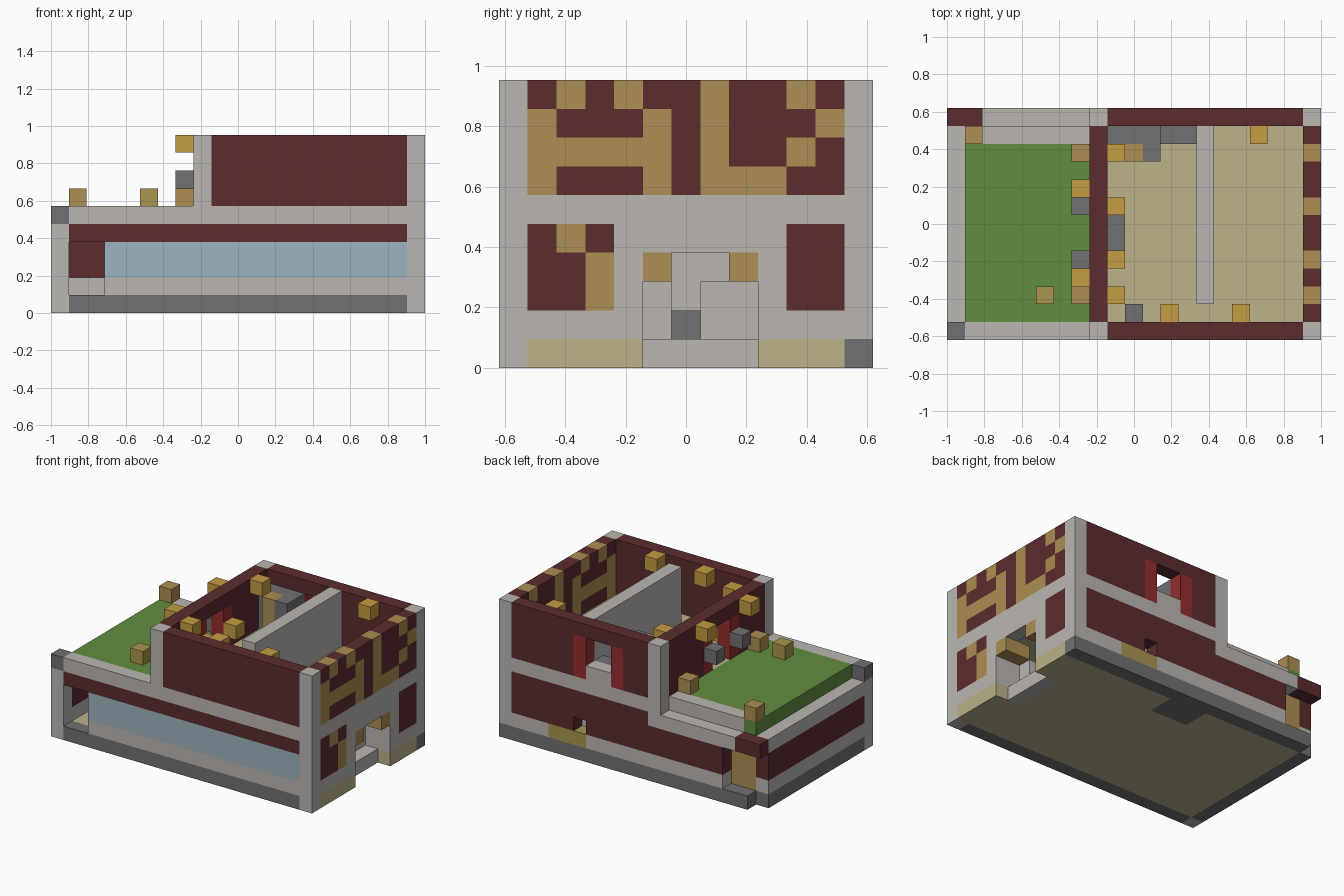
import bpy
import bmesh

cube = bpy.data.objects.get("Cube")
if cube:
    bpy.data.objects.remove(cube, do_unlink=True)

UNIT = 2 / 21  # edge length of one building block
SIZE_X, SIZE_Y = 21, 13


def linear(value):
    value /= 255
    return value / 12.92 if value < 0.04 else ((value + 0.055) / 1.055) ** 2.4


def material(name, *rgb):
    mat = bpy.data.materials.new(name)
    mat.use_nodes = True
    color = [linear(c) for c in rgb] + [1]
    mat.diffuse_color = color
    mat.node_tree.nodes["Principled BSDF"].inputs["Base Color"].default_value = color
    return mat


LIGHT = material("pale_stone", 187, 183, 178)
DARK = material("dark_stone", 113, 113, 113)
RED = material("dark_red_brick", 92, 44, 45)
SHUTTER = material("bright_red", 150, 45, 45)
GLASS = material("blue_glass", 157, 181, 192)
CREAM = material("cream_floor", 189, 178, 138)
GREEN = material("grass_green", 97, 142, 65)
GOLD = material("lantern_gold", 197, 157, 66)
TAN = material("tan_wood", 173, 142, 83)
OLIVE = material("olive_yellow", 170, 150, 78)


def add_box(bm, x, y, z, slot=0):
    """Add a box given by its block ranges along each axis."""
    corners = [bm.verts.new(((i - SIZE_X / 2) * UNIT, (j - SIZE_Y / 2) * UNIT, k * UNIT))
               for i in x for j in y for k in z]
    for ids in ("0132", "4576", "0451", "2376", "0264", "1573"):
        face = bm.faces.new([corners[int(c)] for c in ids])
        face.material_index = slot
    bmesh.ops.recalc_face_normals(bm, faces=bm.faces)


def finish(bm, name, *mats):
    mesh = bpy.data.meshes.new(name)
    bm.to_mesh(mesh)
    bm.free()
    for mat in mats:
        mesh.materials.append(mat)
    bpy.context.scene.collection.objects.link(bpy.data.objects.new(name, mesh))


def part(name, mat, x, y, z):
    bm = bmesh.new()
    add_box(bm, x, y, z)
    finish(bm, name, mat)


def block(name, mat, x, y, z):
    part(name, mat, (x, x + 1), (y, y + 1), (z, z + 1))


def pattern_wall(name, rows, y, top):
    """Right-hand wall made of brick (r) and wood (t) blocks, rows from the top."""
    bm = bmesh.new()
    for r, row in enumerate(rows):
        for c, key in enumerate(row):
            add_box(bm, (20, 21), (y + c, y + c + 1), (top - r - 1, top - r), "rt".index(key))
    finish(bm, name, RED, TAN)


# Base course and ground floor
part("ground_floor", CREAM, x=(1, 19), y=(1, 10), z=(0, 1))
part("ground_floor_back", CREAM, x=(12, 19), y=(10, 12), z=(0, 1))
part("ground_floor_entry", CREAM, x=(1, 9), y=(10, 12), z=(0, 1))
part("hearth_base", DARK, x=(9, 12), y=(10, 12), z=(0, 1))
part("front_base", DARK, x=(1, 20), y=(0, 1), z=(0, 1))
part("back_base", DARK, x=(1, 21), y=(12, 13), z=(0, 1))
part("left_base", DARK, x=(0, 1), y=(1, 12), z=(0, 1))
for name, span in (("front", (1, 5)), ("back", (9, 12))):
    part("right_base_" + name, CREAM, x=(19, 21), y=span, z=(0, 1))

# Corner posts
part("front_right_post", LIGHT, x=(20, 21), y=(0, 1), z=(0, 10))
part("back_right_post", LIGHT, x=(20, 21), y=(12, 13), z=(1, 10))
part("front_left_post", LIGHT, x=(0, 1), y=(0, 1), z=(0, 5))
block("front_left_cap", DARK, 0, 0, 5)
part("front_middle_post", LIGHT, x=(8, 9), y=(0, 1), z=(6, 10))
part("back_middle_post", LIGHT, x=(8, 9), y=(12, 13), z=(5, 10))

# Front wall with long window and corner opening
part("front_sill", LIGHT, x=(3, 20), y=(0, 1), z=(1, 2))
part("front_window", GLASS, x=(3, 20), y=(0, 1), z=(2, 4))
part("front_lintel", RED, x=(1, 20), y=(0, 1), z=(4, 5))
part("front_band", LIGHT, x=(1, 20), y=(0, 1), z=(5, 6))
part("front_upper_wall", RED, x=(9, 20), y=(0, 1), z=(6, 10))

# Left wall
part("left_sill", LIGHT, x=(0, 1), y=(1, 12), z=(1, 2))
part("left_wall", RED, x=(0, 1), y=(1, 12), z=(2, 4))
part("left_ledge", LIGHT, x=(0, 1), y=(1, 12), z=(4, 5))

# Back wall, lower storey
part("back_sill_left", LIGHT, x=(3, 14), y=(12, 13), z=(1, 2))
part("back_sill_right", LIGHT, x=(17, 20), y=(12, 13), z=(1, 2))
part("back_hay", OLIVE, x=(14, 17), y=(12, 13), z=(1, 2))
part("back_wall_left", RED, x=(3, 14), y=(12, 13), z=(2, 4))
part("back_wall_right", RED, x=(15, 20), y=(12, 13), z=(2, 4))
part("back_wall_over_gap", RED, x=(14, 15), y=(12, 13), z=(3, 4))
part("back_wall_top", RED, x=(9, 20), y=(12, 13), z=(4, 5))
part("back_band", LIGHT, x=(9, 20), y=(12, 13), z=(5, 6))
part("back_ledge", LIGHT, x=(2, 9), y=(12, 13), z=(4, 5))
part("porch_roof", RED, x=(0, 2), y=(12, 13), z=(4, 5))
part("back_door", TAN, x=(1, 3), y=(11, 12), z=(1, 4))
part("entry_inner_wall", RED, x=(1, 3), y=(10, 11), z=(2, 4))
part("entry_inner_step", LIGHT, x=(1, 3), y=(9, 11), z=(1, 2))

# Back wall, upper storey with shuttered window
part("back_upper_left", RED, x=(9, 11), y=(12, 13), z=(6, 10))
part("back_upper_right", RED, x=(15, 20), y=(12, 13), z=(6, 10))
part("back_upper_lintel", RED, x=(11, 15), y=(12, 13), z=(9, 10))
part("back_window_sill", LIGHT, x=(12, 14), y=(12, 13), z=(6, 7))
for side, x in (("right", 11), ("left", 14)):
    part("back_shutter_" + side, SHUTTER, (x, x + 1), y=(12, 13), z=(6, 9))

# Right wall
part("right_band", LIGHT, x=(20, 21), y=(1, 12), z=(5, 6))
for name, span in (("front", (1, 5)), ("back", (9, 12))):
    part("right_sill_" + name, LIGHT, x=(20, 21), y=span, z=(1, 2))
part("right_pier_front", LIGHT, x=(20, 21), y=(4, 5), z=(2, 5))
part("right_pier_back", LIGHT, x=(20, 21), y=(9, 10), z=(2, 5))
part("right_door_lintel", LIGHT, x=(20, 21), y=(5, 9), z=(4, 5))
pattern_wall("right_upper_wall", ["rtrtrrtrrtr", "trrrtrtrrrt", "tttttrtrrtr", "trrrtrtttrr"], 1, 10)
pattern_wall("right_front_panel", ["rtr", "rrt", "rrt"], 1, 5)
pattern_wall("right_back_panel", ["rr", "rr", "rr"], 10, 5)

# Side entrance alcove
part("side_step", LIGHT, x=(19, 20), y=(5, 9), z=(0, 1))
for name, y in (("front", 5), ("back", 8)):
    part("door_bracket_" + name, TAN, (19, 21), (y, y + 1), z=(3, 4))
for name, y in (("front", 4), ("back", 9)):
    part("alcove_side_" + name, LIGHT, (19, 20), (y, y + 1), z=(1, 5))
part("alcove_jamb_front", LIGHT, x=(18, 19), y=(5, 6), z=(1, 3))
part("alcove_jamb_back", LIGHT, x=(18, 19), y=(7, 9), z=(1, 3))
part("lower_partition", LIGHT, x=(14, 15), y=(2, 12), z=(1, 5))
block("lower_stove", DARK, 15, 6, 1)

# Roof garden
part("grass", GREEN, x=(1, 8), y=(1, 11), z=(5, 6))
block("grass_corner", GREEN, 1, 11, 5)
part("garden_parapet", LIGHT, x=(2, 8), y=(11, 12), z=(5, 6))

# Upper floor, partition and garden wall with shuttered doorway
part("upper_floor", CREAM, x=(8, 20), y=(1, 12), z=(5, 6))
part("upper_partition", LIGHT, x=(14, 15), y=(2, 12), z=(6, 10))
part("garden_wall_front", RED, x=(8, 9), y=(1, 4), z=(6, 10))
part("garden_wall_back", RED, x=(8, 9), y=(8, 12), z=(6, 10))
part("garden_wall_lintel", RED, x=(8, 9), y=(4, 8), z=(9, 10))
for name, y in (("front", 4), ("back", 7)):
    part("garden_shutter_" + name, SHUTTER, (8, 9), (y, y + 1), z=(6, 9))

# Upper room furniture
part("doorway_slab", DARK, x=(9, 10), y=(5, 7), z=(6, 6.1))
part("tall_cabinet", DARK, x=(9, 12), y=(11, 12), z=(6, 9))
part("low_counter", DARK, x=(12, 14), y=(11, 12), z=(6, 7))
part("chimney_block", DARK, x=(11, 12), y=(10, 11), z=(6, 9))
part("wood_cabinet", TAN, x=(10, 11), y=(10, 11), z=(6, 9))
part("front_cabinet", DARK, x=(10, 11), y=(1, 2), z=(6, 8))

# Loose blocks and lanterns
lanterns = [(7, 8, 9), (7, 3, 9), (9, 10, 9), (9, 2, 9), (12, 1, 9),
            (16, 1, 9), (17, 11, 9), (9, 7, 7), (9, 4, 7)]
for n, spot in enumerate(lanterns):
    block(f"lantern_{n}", GOLD, *spot)
for n, (x, y) in enumerate([(1, 11), (7, 10), (7, 2)]):
    block(f"garden_block_{n}", TAN, x, y, 6)
block("garden_hay", OLIVE, 5, 2, 6)
for name, y in (("front", 4), ("back", 7)):
    block("wall_bracket_" + name, DARK, 7, y, 7)
